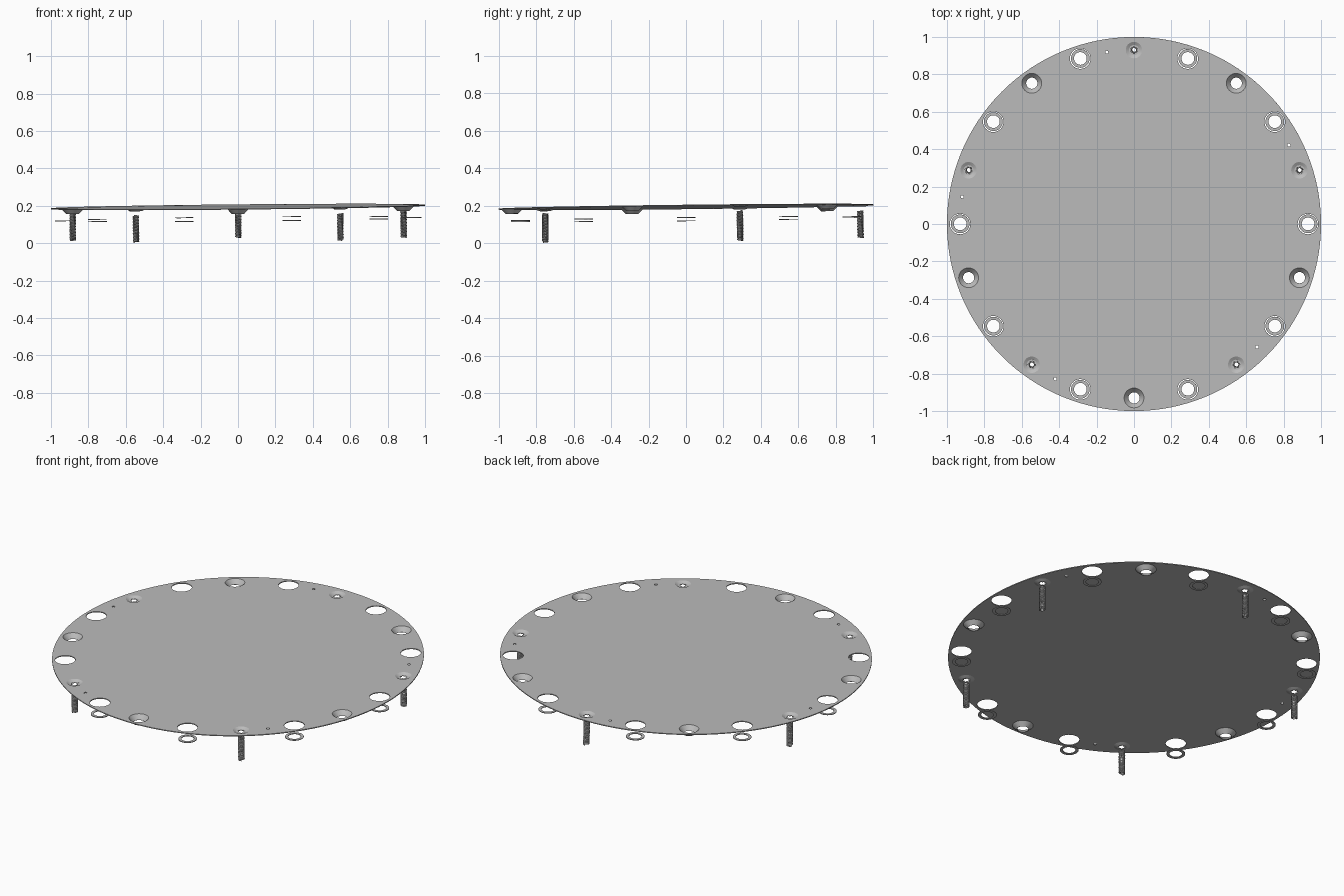
import bpy
import math
from mathutils import Matrix, Vector

if "Cube" in bpy.data.objects:
    bpy.data.objects.remove(bpy.data.objects["Cube"])

grey = bpy.data.materials.new("light_grey_metal")
grey.use_nodes = True
grey.diffuse_color = (0.5, 0.5, 0.5, 1)
grey.node_tree.nodes["Principled BSDF"].inputs["Base Color"].default_value = (0.5, 0.5, 0.5, 1)

# The whole assembly leans slightly to the right and back
TILT = (Matrix.Translation((0, 0, 0.194))
        @ Matrix.Rotation(-0.0095, 4, "Y") @ Matrix.Rotation(0.0115, 4, "X"))
HOLE_RADIUS = 0.93
THICK = 0.005


def spot(degrees, z=0.0):
    a = math.radians(degrees)
    return Vector((HOLE_RADIUS * math.cos(a), HOLE_RADIUS * math.sin(a), z))


def circle(centre, radius, sides, lobe=0.0):
    """Closed outline, optionally with six lobes."""
    points = []
    for i in range(sides):
        a = math.tau * i / sides
        r = radius + lobe * math.cos(6 * a)
        points.append(centre + Vector((r * math.cos(a), r * math.sin(a), 0)))
    return points


def add_spline(curve, points, closed=True):
    spline = curve.splines.new("POLY")
    spline.points.add(len(points) - 1)
    for p, co in zip(spline.points, points):
        p.co = (*co, 1)
    spline.use_cyclic_u = closed


def curve_to_mesh(curve, name):
    temp = bpy.data.objects.new(name, curve)
    bpy.context.collection.objects.link(temp)
    bpy.context.view_layer.update()
    graph = bpy.context.evaluated_depsgraph_get()
    mesh = bpy.data.meshes.new_from_object(temp.evaluated_get(graph))
    bpy.data.objects.remove(temp)
    return mesh


def place(mesh, name, location=Vector((0, 0, 0)), angle=0.0):
    mesh.materials.clear()
    mesh.materials.append(grey)
    obj = bpy.data.objects.new(name, mesh)
    bpy.context.collection.objects.link(obj)
    obj.matrix_world = (TILT @ Matrix.Translation(location)
                        @ Matrix.Rotation(math.radians(angle), 4, "Z"))
    return obj


def lathe(profile, name, sides=32):
    """Revolve a closed (radius, height) profile around z."""
    n = len(profile)
    verts = []
    for i in range(sides):
        a = math.tau * i / sides
        verts += [(r * math.cos(a), r * math.sin(a), z) for r, z in profile]
    faces = [(i * n + j, (i + 1) % sides * n + j,
              (i + 1) % sides * n + (j + 1) % n, i * n + (j + 1) % n)
             for i in range(sides) for j in range(n)]
    mesh = bpy.data.meshes.new(name)
    mesh.from_pydata(verts, [], faces)
    return mesh


def smooth(obj):
    bpy.ops.object.select_all(action="DESELECT")
    obj.select_set(True)
    bpy.context.view_layer.objects.active = obj
    bpy.ops.object.shade_smooth_by_angle(angle=math.radians(35))


spring_angles = [90 + 72 * k for k in range(5)]
cup_angles = [54 + 72 * k for k in range(5)]
ring_angles = [36 * k for k in range(10)]
pin_angles = [99 + 72 * k for k in range(5)]

# Round plate with all of its holes
plate = bpy.data.curves.new("plate", "CURVE")
plate.dimensions = "2D"
plate.fill_mode = "BOTH"
plate.extrude = THICK / 2
add_spline(plate, circle(Vector((0, 0, 0)), 1.0, 128))
for angles, radius in ((spring_angles, 0.044), (cup_angles, 0.053),
                       (ring_angles, 0.055), (pin_angles, 0.008)):
    for a in angles:
        add_spline(plate, circle(spot(a), radius, 32))
smooth(place(curve_to_mesh(plate, "plate"), "plate"))

# Tapered cups hanging below the plate
top = THICK / 2
cup = lathe([(0.053, top), (0.030, -0.024), (0.033, -0.026), (0.056, -top)], "cup")
for i, a in enumerate(cup_angles):
    smooth(place(cup, f"cup_{i + 1}", spot(a)))

# Flat washers floating under the large holes
washer = lathe([(0.050, 0.002), (0.034, 0.002), (0.034, -0.002), (0.050, -0.002)], "washer")
for i, a in enumerate(ring_angles):
    smooth(place(washer, f"washer_{i + 1}", spot(a, -0.065)))

# Shallow seats with a lobed opening above each spring
seat = bpy.data.curves.new("spring_seat", "CURVE")
seat.dimensions = "2D"
seat.fill_mode = "BOTH"
seat.extrude = 0.001
add_spline(seat, circle(Vector((0, 0, 0)), 0.027, 36))
add_spline(seat, circle(Vector((0, 0, 0)), 0.016, 36, 0.004))
seat_mesh = curve_to_mesh(seat, "spring_seat")
rim = lathe([(0.044, top), (0.027, -0.007), (0.027, -0.009), (0.044, -top)], "seat_rim")

# Tightly wound springs
TURNS, STEPS, LENGTH = 18, 16, 0.142
coil = bpy.data.curves.new("spring", "CURVE")
coil.dimensions = "3D"
coil.bevel_depth = 0.0035
coil.bevel_resolution = 1
coil.use_fill_caps = True
path = []
for s in range(TURNS * STEPS + 1):
    a = math.tau * s / STEPS
    path.append(Vector((0.0145 * math.cos(a), 0.0145 * math.sin(a),
                        -0.032 - LENGTH * s / (TURNS * STEPS))))
add_spline(coil, path, closed=False)
coil_mesh = curve_to_mesh(coil, "spring")

for i, a in enumerate(spring_angles):
    smooth(place(rim, f"seat_rim_{i + 1}", spot(a)))
    place(seat_mesh, f"spring_seat_{i + 1}", spot(a, -0.008), a)
    smooth(place(coil_mesh, f"spring_{i + 1}", spot(a), a))
